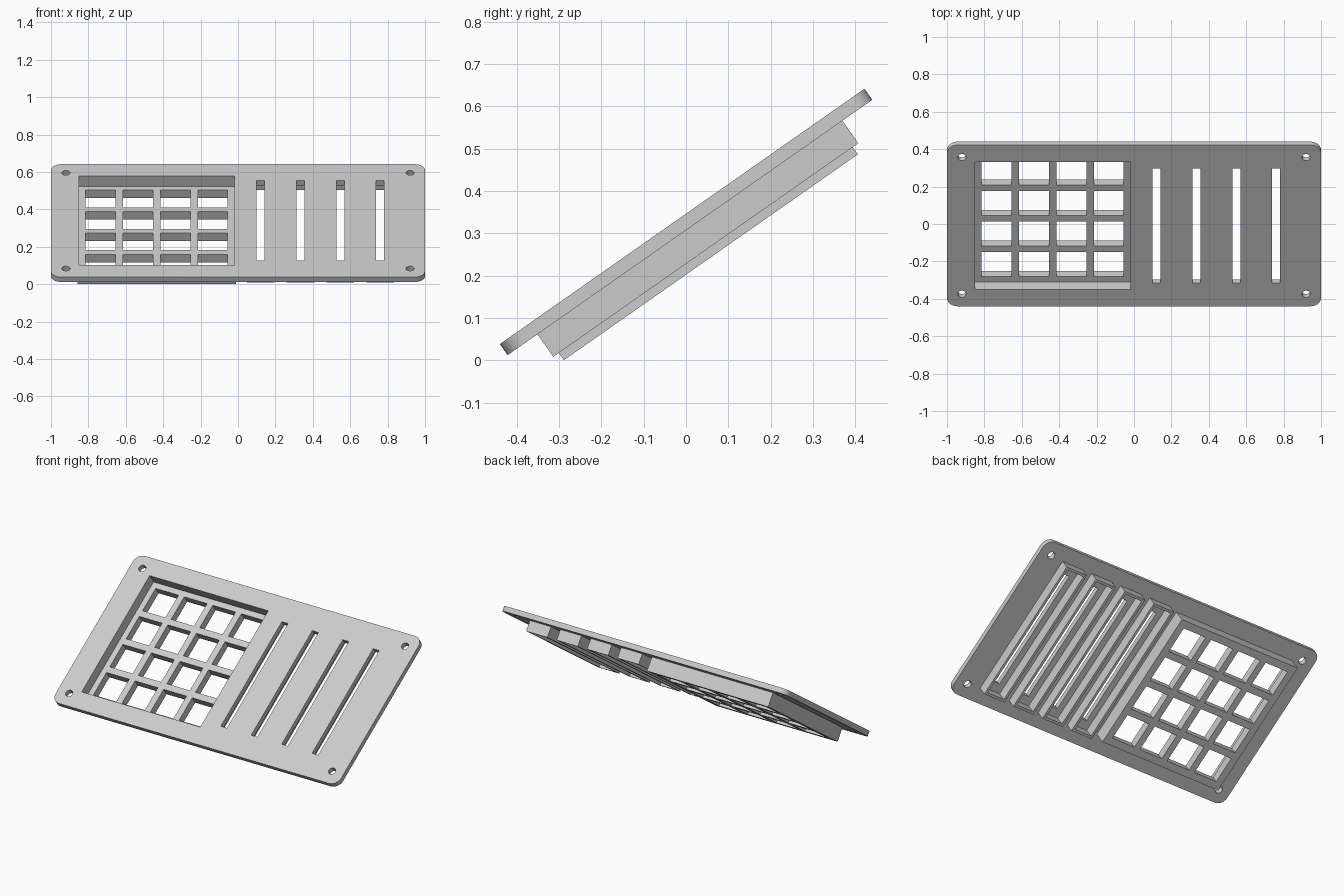
import bpy
import bmesh
from math import radians
from mathutils import Matrix, Vector

if "Cube" in bpy.data.objects:
    bpy.data.objects.remove(bpy.data.objects["Cube"], do_unlink=True)

# Main dimensions, in the panel's own flat frame (top face at z = 0)
PLATE_T = 0.032
KEYPAD_X = -0.435
TRAY_FLOOR, TRAY_BOTTOM = -0.067, -0.118
HOUSING_BOTTOM = -0.097
SLOT_XS = [0.121 + 0.213 * i for i in range(4)]
TILT = Matrix.Translation((0, -0.009, 0.34)) @ Matrix.Rotation(radians(35), 4, "X")

grey = bpy.data.materials.new("light_grey")
grey.use_nodes = True
grey.diffuse_color = (0.6, 0.6, 0.6, 1)
grey.node_tree.nodes["Principled BSDF"].inputs["Base Color"].default_value = (0.6, 0.6, 0.6, 1)


def add_box(bm, x, y, width, length, bottom, top):
    """Add a box centred on x, y and return its vertices."""
    place = Matrix.Translation((x, y, (bottom + top) / 2))
    size = Matrix.Diagonal((width, length, top - bottom, 1))
    return bmesh.ops.create_cube(bm, size=1, matrix=place @ size)["verts"]


def make_object(name, bm):
    mesh = bpy.data.meshes.new(name)
    bm.to_mesh(mesh)
    bm.free()
    obj = bpy.data.objects.new(name, mesh)
    bpy.context.collection.objects.link(obj)
    mesh.materials.append(grey)
    return obj


def activate(obj):
    bpy.ops.object.select_all(action="DESELECT")
    obj.select_set(True)
    bpy.context.view_layer.objects.active = obj


def cut(obj, bm):
    """Subtract the bmesh from the object."""
    cutter = make_object("cutter", bm)
    cutter.hide_render = True
    mod = obj.modifiers.new("cut", "BOOLEAN")
    mod.operation = "DIFFERENCE"
    mod.solver = "EXACT"
    mod.object = cutter
    activate(obj)
    bpy.ops.object.modifier_apply(modifier=mod.name)
    bpy.data.objects.remove(cutter, do_unlink=True)


def finish(obj):
    activate(obj)
    bpy.ops.object.shade_smooth_by_angle(angle=radians(30))
    obj.matrix_world = TILT


# Faceplate with rounded corners
bm = bmesh.new()
add_box(bm, 0, 0, 2, 1.052, -PLATE_T, 0)
corners = [e for e in bm.edges
           if abs((e.verts[0].co - e.verts[1].co).normalized().z) > 0.9]
bmesh.ops.bevel(bm, geom=corners, offset=0.055, segments=8, profile=0.5,
                affect="EDGES")
faceplate = make_object("faceplate", bm)

# Keypad opening, slider slots and screw holes
bm = bmesh.new()
add_box(bm, KEYPAD_X, 0, 0.83, 0.83, -0.2, 0.2)
for x in SLOT_XS:
    add_box(bm, x, 0, 0.043, 0.746, -0.2, 0.2)
for x in (-0.92, 0.92):
    for y in (-0.446, 0.446):
        bmesh.ops.create_cone(bm, cap_ends=True, segments=24, radius1=0.022,
                              radius2=0.022, depth=0.4,
                              matrix=Matrix.Translation(Vector((x, y, 0))))
cut(faceplate, bm)
finish(faceplate)

# Keypad tray: a recessed pocket whose floor has a grid of key holes
bm = bmesh.new()
add_box(bm, KEYPAD_X, 0, 0.848, 0.848, TRAY_BOTTOM, -PLATE_T)
tray = make_object("keypad_tray", bm)
bm = bmesh.new()
add_box(bm, KEYPAD_X, 0, 0.83, 0.83, TRAY_FLOOR, 0.2)
cut(tray, bm)
bm = bmesh.new()
for col in range(4):
    for row in range(4):
        add_box(bm, KEYPAD_X + 0.2 * (col - 1.5), 0.2 * (row - 1.5),
                0.16, 0.16, -0.3, 0.2)
cut(tray, bm)
finish(tray)

# Slider housings: open frames under each slot
for i, x in enumerate(SLOT_XS):
    bm = bmesh.new()
    add_box(bm, x, 0, 0.148, 0.88, HOUSING_BOTTOM, -PLATE_T)
    housing = make_object(f"slider_housing_{i + 1}", bm)
    bm = bmesh.new()
    add_box(bm, x, 0, 0.118, 0.85, -0.3, 0.2)
    cut(housing, bm)
    finish(housing)
